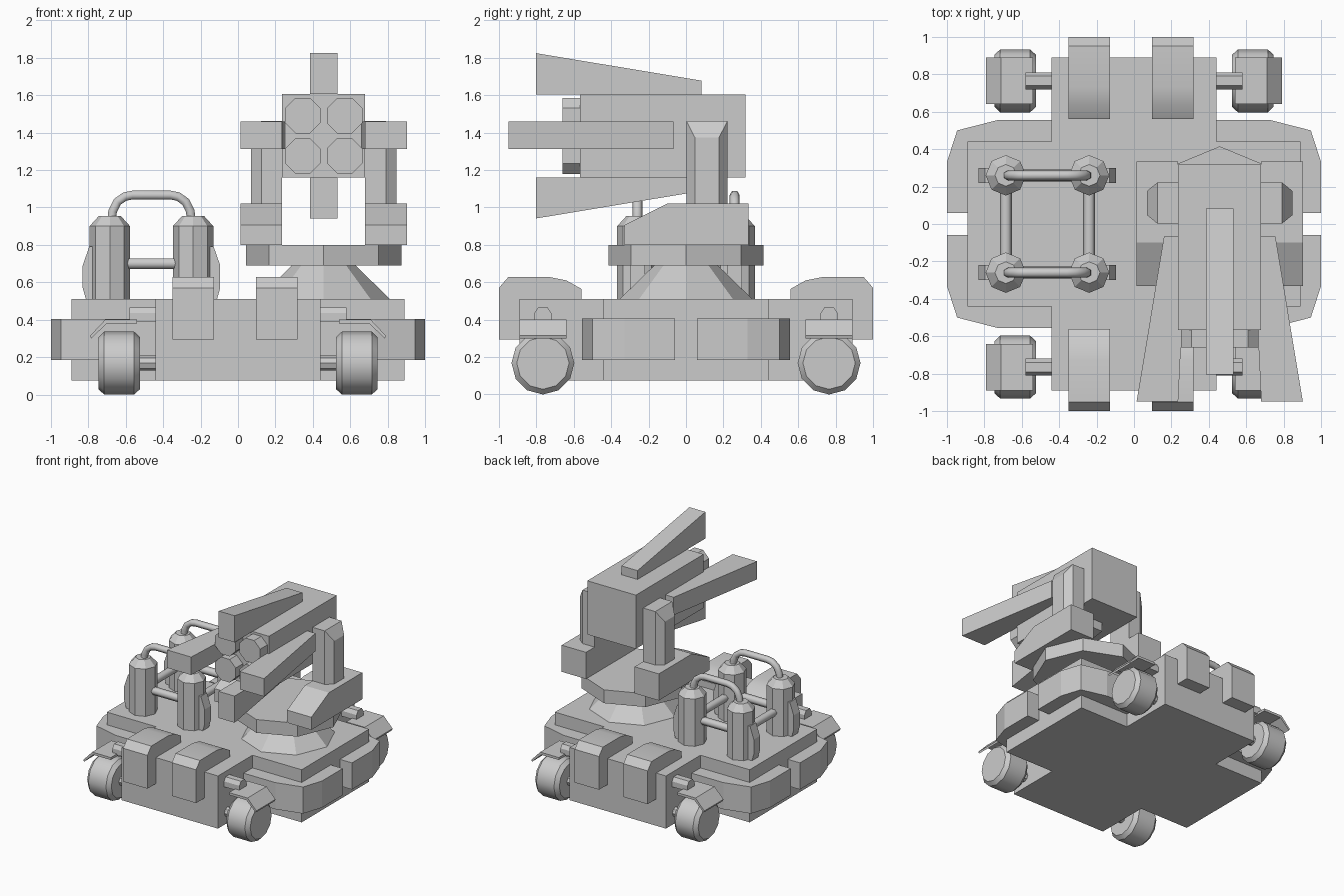
import bpy, bmesh, math
from mathutils import Vector

cube = bpy.data.objects.get("Cube")
if cube:
    bpy.data.objects.remove(cube, do_unlink=True)

grey = bpy.data.materials.new("plain_grey")
grey.use_nodes = True
COLOR = (0.6, 0.6, 0.6, 1)
grey.diffuse_color = COLOR
grey.node_tree.nodes["Principled BSDF"].inputs["Base Color"].default_value = COLOR


def loft(name, rings, smooth=False):
    """Skin a solid through rings holding equal numbers of points."""
    bm = bmesh.new()
    loops = [[bm.verts.new(p) for p in ring] for ring in rings]
    n = len(loops[0])
    for a, b in zip(loops, loops[1:]):
        for i in range(n):
            j = (i + 1) % n
            bm.faces.new((a[i], a[j], b[j], b[i]))
    bm.faces.new(loops[0])
    bm.faces.new(loops[-1])
    bmesh.ops.recalc_face_normals(bm, faces=bm.faces)
    mesh = bpy.data.meshes.new(name)
    bm.to_mesh(mesh)
    bm.free()
    mesh.materials.append(grey)
    obj = bpy.data.objects.new(name, mesh)
    bpy.context.collection.objects.link(obj)
    if smooth:
        bpy.ops.object.select_all(action='DESELECT')
        obj.select_set(True)
        bpy.context.view_layer.objects.active = obj
        bpy.ops.object.shade_smooth_by_angle(angle=math.radians(35))
    return obj


def place(axis, u, v, t):
    return {'x': (t, u, v), 'y': (u, t, v), 'z': (u, v, t)}[axis]


def prism(name, axis, pts, lo, hi, smooth=False):
    return loft(name, [[place(axis, u, v, t) for u, v in pts] for t in (lo, hi)], smooth)


def rect(u0, u1, v0, v1):
    return [(u0, v0), (u1, v0), (u1, v1), (u0, v1)]


def turned(name, axis, cu, cv, sides, steps, rot=0, smooth=False):
    """Faceted solid of revolution; steps are (radius, position along axis)."""
    angles = [math.tau * (i + rot) / sides for i in range(sides)]
    return loft(name, [[place(axis, cu + r * math.cos(a), cv + r * math.sin(a), t)
                        for a in angles] for r, t in steps], smooth)


def pipe(name, pts, radius=0.027):
    curve = bpy.data.curves.new(name, 'CURVE')
    curve.dimensions = '3D'
    curve.bevel_depth = radius
    curve.bevel_resolution = 1
    curve.use_fill_caps = True
    spline = curve.splines.new('POLY')
    spline.points.add(len(pts) - 1)
    for p, co in zip(spline.points, pts):
        p.co = (*co, 1)
    curve.materials.append(grey)
    obj = bpy.data.objects.new(name, curve)
    bpy.context.collection.objects.link(obj)


# Cross-shaped hull
L, S = 0.89, 0.44
quarter = [(L, S), (S, S), (S, L)]
cross = (quarter + [(-x, y) for x, y in reversed(quarter)]
         + [(-x, -y) for x, y in quarter] + [(x, -y) for x, y in reversed(quarter)])
prism("hull", 'z', cross, 0.075, 0.51)

# Corner gear: bumpers, wheels, axles, fenders
bumper = [(0.89, 0.06), (1, 0.06), (1, 0.33), (0.945, 0.5), (0.73, 0.555),
          (0.44, 0.555), (0.44, 0.44), (0.89, 0.44)]
fender = [(0.54, 0.38), (0.7, 0.38), (0.785, 0.3), (0.79, 0.315), (0.71, 0.4), (0.54, 0.4)]
arm = [(0.72, 0.39), (0.81, 0.39), (0.81, 0.435), (0.79, 0.465), (0.74, 0.465), (0.72, 0.435)]
for sx, side in ((1, "left"), (-1, "right")):
    for sy, end in ((-1, "front"), (1, "back")):
        tag = f"{end}_{side}"
        prism(f"bumper_{tag}", 'z', [(sx * x, sy * y) for x, y in bumper], 0.185, 0.405)
        turned(f"wheel_{tag}", 'x', sy * 0.765, 0.168, 12,
               [(0.14, sx * 0.525), (0.168, sx * 0.555), (0.168, sx * 0.715), (0.14, sx * 0.745)],
               smooth=True)
        turned(f"axle_{tag}", 'x', sy * 0.765, 0.168, 8, [(0.04, sx * 0.43), (0.04, sx * 0.53)])
        prism(f"fender_{tag}", 'y', [(sx * x, z) for x, z in fender], sy * 0.64, sy * 0.89)
        prism(f"fender_arm_{tag}", 'x', [(sy * y, z) for y, z in arm], sx * 0.43, sx * 0.58)

# Hooked boxes hanging over the front and back edges
hook = [(0.85, 0.295), (1, 0.295), (1, 0.57), (0.95, 0.628), (0.73, 0.628),
        (0.64, 0.61), (0.56, 0.565), (0.56, 0.45), (0.85, 0.45)]
for sy, end in ((-1, "front"), (1, "back")):
    for x, side in ((0.095, "left"), (-0.35, "right")):
        prism(f"hook_{end}_{side}", 'x', [(sy * y, z) for y, z in hook], x, x + 0.222, True)

# Canister rack
XO, XI, Y = -0.685, -0.24, 0.26
blade = [(0.06, 0.5), (0.125, 0.5), (0.145, 0.57), (0.145, 0.69), (0.11, 0.79), (0.06, 0.79)]
for x, sx, col in ((XO, -1, "outer"), (XI, 1, "inner")):
    for y, row in ((-Y, "front"), (Y, "back")):
        turned(f"canister_{row}_{col}", 'z', x, y, 8,
               [(0.108, 0.5), (0.108, 0.9), (0.058, 0.955)])
        prism(f"canister_blade_{row}_{col}", 'y', [(x + sx * d, z) for d, z in blade],
              y - 0.04, y + 0.04)
    pipe(f"long_bar_{col}", [(x, -Y, 0.7), (x, Y, 0.7)], 0.032)
for y, row in ((-Y, "front"), (Y, "back")):
    pipe(f"cross_bar_{row}", [(XO, y, 0.7), (XI, y, 0.7)], 0.032)
    half = [(0, 0.93), (0.005, 0.98), (0.03, 1.03), (0.07, 1.058), (0.11, 1.066)]
    pipe(f"arch_{row}", [(XO + 0.01 + d, y, z) for d, z in half]
         + [(XI - 0.01 - d, y, z) for d, z in reversed(half)])

# Turret base
CX = 0.458
turned("turret_cone", 'z', CX, 0, 8, [(0.365, 0.5), (0.17, 0.69)])
turned("turret_plate", 'z', CX, 0, 8, [(0.415, 0.69), (0.415, 0.8)])

# Yoke and side fins on each side of the pod
foot = [(-0.33, 0.8), (0.335, 0.8), (0.335, 1.02), (-0.1, 1.02), (-0.33, 0.905)]
for s, side in ((1, "left"), (-1, "right")):
    prism(f"yoke_foot_{side}", 'x', foot, CX + s * 0.222, CX + s * 0.444)
    sections = [(0.222, 0.002, 0.222, 1.462), (0.333, 0.002, 0.222, 1.462),
                (0.388, 0.047, 0.177, 1.375)]
    loft(f"yoke_arm_{side}", [[place('x', u, v, CX + s * d) for u, v in rect(a, b, 0.95, top)]
                              for d, a, b, top in sections])
    prism(f"side_fin_{side}", 'z', [(CX + s * d, y) for d, y in
          ((0.2, -0.068), (0.298, -0.068), (0.444, -0.948), (0.222, -0.948), (0.2, -0.5))],
          1.312, 1.46)

# Launcher pod, upper and lower fins, round tips
PZ = 1.383
prism("pod", 'y', rect(CX - 0.222, CX + 0.222, PZ - 0.222, PZ + 0.222), -0.567, 0.318)
fin = [(-0.803, 0.222), (-0.803, 0.442), (0.083, 0.295), (0.083, 0.222)]
for s, level in ((1, "upper"), (-1, "lower")):
    prism(f"{level}_fin", 'x', [(y, PZ + s * d) for y, d in fin], CX - 0.073, CX + 0.073)
    for sx, side in ((1, "left"), (-1, "right")):
        turned(f"tube_{level}_{side}", 'y', CX + sx * 0.112, PZ + s * 0.108, 8,
               [(0.103, -0.66), (0.103, -0.55)], rot=0.5)
